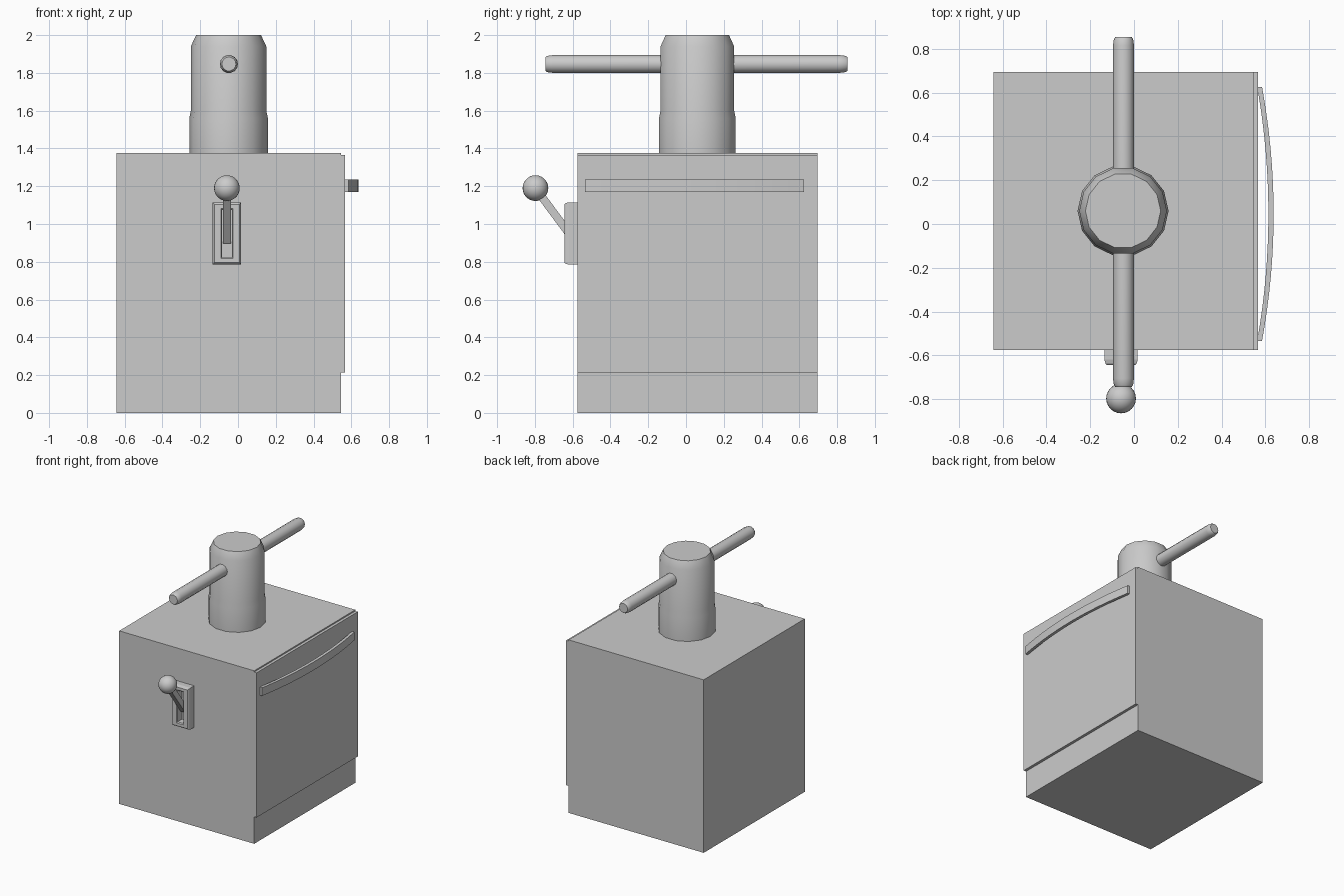
import bpy, bmesh, math
from mathutils import Vector

if "Cube" in bpy.data.objects:
    bpy.data.objects.remove(bpy.data.objects["Cube"])


def make(name, rings, close=False, smooth=None):
    """Skin matching rings of points; cap the ends, or join them if close."""
    bm = bmesh.new()
    loops = [[bm.verts.new(p) for p in ring] for ring in rings]
    n = len(loops[0])
    for a, b in zip(loops, loops[1:]):
        for i in range(n):
            j = (i + 1) % n
            bm.faces.new((a[i], a[j], b[j], b[i]))
    bm.faces.new(loops[0])
    bm.faces.new(loops[-1])
    bmesh.ops.recalc_face_normals(bm, faces=bm.faces)
    mesh = bpy.data.meshes.new(name)
    bm.to_mesh(mesh)
    bm.free()
    obj = bpy.data.objects.new(name, mesh)
    bpy.context.collection.objects.link(obj)
    if smooth:
        shade(obj, smooth)
    return obj


def shade(obj, degrees):
    bpy.ops.object.select_all(action='DESELECT')
    obj.select_set(True)
    bpy.context.view_layer.objects.active = obj
    bpy.ops.object.shade_smooth_by_angle(angle=math.radians(degrees))


def box(name, x0, x1, y0, y1, z0, z1):
    return make(name, [[(x0, y0, z), (x1, y0, z), (x1, y1, z), (x0, y1, z)] for z in (z0, z1)])


def turned(name, centre, u, v, axis, profile, sides):
    """Lathe a (radius, distance) profile around an axis."""
    c, u, v, axis = map(Vector, (centre, u, v, axis))
    angles = [2 * math.pi * i / sides for i in range(sides)]
    return make(name, [[c + axis * d + (u * math.cos(a) + v * math.sin(a)) * r for a in angles]
                       for r, d in profile], smooth=28)


X, Y, Z = (1, 0, 0), (0, 1, 0), (0, 0, 1)

# Cabinet and the door panel on its right side
box("cabinet", -0.642, 0.545, -0.575, 0.695, 0, 1.375)
box("door_panel", 0.545, 0.567, -0.575, 0.695, 0.215, 1.365)

# Bowed door handle, swept along y
handle = []
for i in range(17):
    t = -1 + i / 8
    y = 0.046 + 0.58 * t
    xo = 0.585 + 0.053 * (1 - t * t)
    xi = 0.563 + 0.051 * (1 - t * t)
    handle.append([(xi, y, 1.17), (xo, y, 1.17), (xo, y, 1.235), (xi, y, 1.235)])
make("door_handle", handle, smooth=30)

# Column on top with chamfered cap
turned("column", (-0.05, 0.06, 0), X, Y, Z,
       [(0.208, 1.375), (0.208, 1.56), (0.2, 1.6), (0.2, 1.94), (0.172, 2.0)], 14)

# Crossbar through the column
turned("cross_bar", (-0.048, 0, 1.847), X, Z, Y,
       [(0.037, -0.745), (0.044, -0.735), (0.048, -0.705),
        (0.048, 0.815), (0.044, 0.845), (0.037, 0.855)], 14)

# Lever plate with chamfered front and recessed slot
plate = [(-0.575, 0.076, 0.165), (-0.62, 0.076, 0.165), (-0.638, 0.071, 0.16),
         (-0.644, 0.066, 0.154), (-0.644, 0.032, 0.132), (-0.637, 0.026, 0.125),
         (-0.582, 0.026, 0.125)]
make("lever_plate", [[(-0.059 + sx * w, y, 0.95 + sz * h)
                      for sx, sz in ((-1, -1), (1, -1), (1, 1), (-1, 1))] for y, w, h in plate])

# Lever stick (square bar) and ball knob
a, b = Vector((-0.059, -0.59, 0.91)), Vector((-0.059, -0.79, 1.18))
side = Vector(X) * 0.021
up = (b - a).normalized().cross(Vector(X)) * 0.021
make("lever_stick", [[p - side - up, p + side - up, p + side + up, p - side + up] for p in (a, b)])
bpy.ops.mesh.primitive_uv_sphere_add(segments=24, ring_count=14, radius=0.068,
                                     location=(-0.059, -0.797, 1.19))
bpy.context.object.name = "lever_knob"
shade(bpy.context.object, 40)
